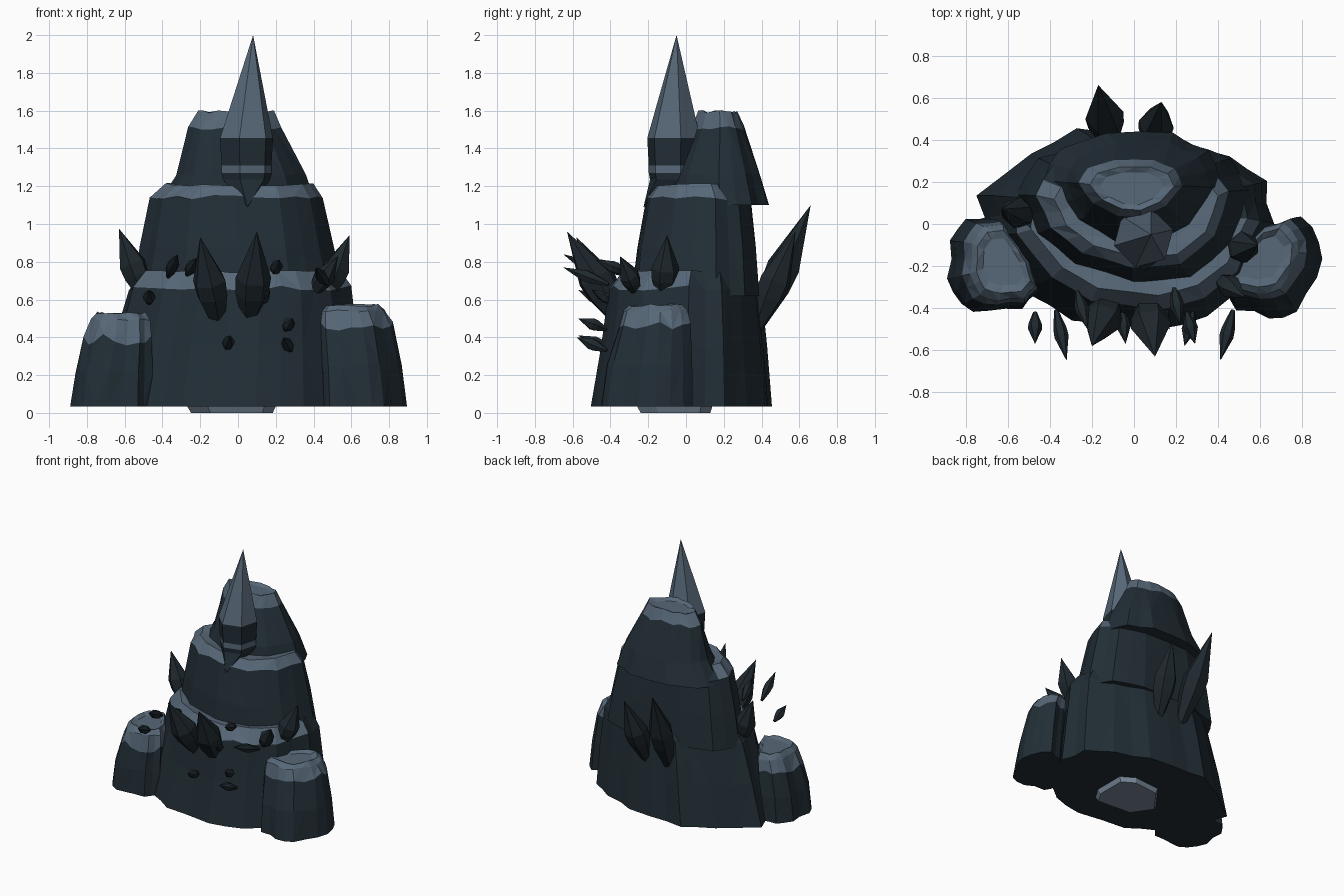
import bpy, bmesh, math, random
from mathutils import Vector

if "Cube" in bpy.data.objects:
    bpy.data.objects.remove(bpy.data.objects["Cube"])

random.seed(7)


def material(name, rgb):
    m = bpy.data.materials.new(name)
    m.diffuse_color = (*rgb, 1)
    m.use_nodes = True
    m.node_tree.nodes["Principled BSDF"].inputs["Base Color"].default_value = m.diffuse_color
    return m


ROCK = material("dark slate rock", (0.0155, 0.027, 0.036))
CAP = material("pale slate cap", (0.095, 0.137, 0.187))
SHARD = material("black crystal", (0.013, 0.021, 0.027))
PLATE = material("light grey plate", (0.19, 0.25, 0.32))


def finish(name, bm, mats):
    bmesh.ops.recalc_face_normals(bm, faces=bm.faces)
    me = bpy.data.meshes.new(name)
    bm.to_mesh(me)
    bm.free()
    for m in mats:
        me.materials.append(m)
    ob = bpy.data.objects.new(name, me)
    bpy.context.collection.objects.link(ob)
    return ob


def band(bm, a, b, mat):
    """Faceted strip between two rings, with random diagonals."""
    n = len(a)
    for i in range(n):
        j = (i + 1) % n
        if random.random() < 0.5:
            tris = ((a[i], a[j], b[j]), (a[i], b[j], b[i]))
        else:
            tris = ((a[i], a[j], b[i]), (a[j], b[j], b[i]))
        for t in tris:
            bm.faces.new(t).material_index = mat


def rock(name, outline, levels, cap_from, rough, cap_y=9, ragged=0.0):
    """Loft a plan outline (spanning -1..1) through levels (z, x0, x1, y0, y1)."""
    pts = []
    for i, p in enumerate(outline):
        q = outline[(i + 1) % len(outline)]
        k = 1 + random.uniform(-rough, rough)
        pts += [(p[0], p[1], 1), ((p[0] + q[0]) / 2, (p[1] + q[1]) / 2, k)]
    bm = bmesh.new()
    rings = []
    for li, (z, x0, x1, y0, y1) in enumerate(levels):
        ring = []
        fade = 1 - 0.7 * li / (len(levels) - 1)      # smoother towards the top
        for x, y, k in pts:
            k = 1 + ((k - 1) + random.uniform(-rough, 0) * 0.5) * fade
            dz = 0 if li == 0 else random.uniform(-1, 1) * (ragged if li == cap_from else 0.008)
            ring.append(bm.verts.new(((x0 + x1) / 2 + x * k * (x1 - x0) / 2,
                                      (y0 + y1) / 2 + y * k * (y1 - y0) / 2, z + dz)))
        rings.append(ring)
    bm.faces.new(rings[0])
    for i in range(len(rings) - 1):
        band(bm, rings[i], rings[i + 1], int(i >= cap_from))
    # slightly dished top
    z, x0, x1, y0, y1 = levels[-1]
    c = Vector(((x0 + x1) / 2, (y0 + y1) / 2, z - 0.02))
    inner = [bm.verts.new((*c.lerp(v.co, 0.75).xy, z - 0.015)) for v in rings[-1][::2]]
    n = len(inner)
    top = rings[-1]
    for i in range(n):
        j = (i + 1) % n
        for t in ((top[2 * i], top[2 * i + 1], inner[i]), (top[2 * i + 1], inner[j], inner[i]),
                  (top[2 * i + 1], top[2 * j], inner[j])):
            bm.faces.new(t).material_index = 1
    bm.faces.new(inner).material_index = 1
    # the sheltered back keeps the dark rock colour
    for f in bm.faces:
        if f.calc_center_median().y > cap_y:
            f.material_index = 0
    return finish(name, bm, (ROCK, CAP))


def shard(name, root, tip, r):
    """Six-sided crystal pointed at both ends, widest near the middle."""
    root, tip = Vector(root), Vector(tip)
    q = (tip - root).to_track_quat('Z', 'Y')
    bm = bmesh.new()
    rings = []
    for t, k in ((0.0, 0.3), (0.36, 0.93), (0.52, 1.0)):
        rings.append([bm.verts.new(root.lerp(tip, t) + q @ Vector(
            (r * k * math.cos(i * math.pi / 3), r * k * math.sin(i * math.pi / 3), 0)))
            for i in range(6)])
    bm.faces.new(rings[0])
    for a, b in zip(rings, rings[1:]):
        for i in range(6):
            bm.faces.new((a[i], a[(i + 1) % 6], b[(i + 1) % 6], b[i]))
    top = bm.verts.new(tip)
    for i in range(6):
        bm.faces.new((rings[-1][i], rings[-1][(i + 1) % 6], top))
    return finish(name, bm, (SHARD,))


# mountain tiers
foot = [(0.19, -1.0), (-0.36, -0.9), (-0.68, -0.62), (-0.96, -0.1), (-1.0, 0.33),
        (-0.64, 0.75), (-0.33, 1.0), (0.05, 0.96), (0.34, 0.92), (0.7, 0.72),
        (0.96, 0.48), (1.0, 0.05), (0.82, -0.55), (0.55, -0.86)]
rock("lower_tier", foot,
     [(0.035, -.75, .67, -.51, .46), (0.35, -.67, .64, -.45, .43),
      (0.66, -.58, .60, -.41, .40), (0.75, -.51, .54, -.34, .36)], 2, 0.03, 0.02, 0.015)
waist = [(-1, .26), (-.85, -.3), (-.52, -.74), (0, -1), (.5, -.93), (.85, -.44),
         (1, .33), (.82, .78), (.4, 1), (-.4, 1), (-.82, .78)]
rock("middle_tier", waist,
     [(0.62, -.56, .57, -.29, .39), (0.88, -.52, .51, -.26, .37),
      (1.14, -.47, .45, -.21, .34), (1.21, -.38, .40, -.16, .28)], 2, 0.03, 0.2, 0.015)
crown = [(-1, .2), (-.72, -.5), (-.25, -.93), (.2, -1), (.68, -.6), (1, .1),
         (.85, .7), (.45, 1), (-.3, 1), (-.82, .72)]
rock("upper_tier", crown,
     [(1.10, -.43, .42, -.13, .435), (1.26, -.33, .36, -.09, .39),
      (1.51, -.265, .23, .03, .305), (1.595, -.21, .19, .065, .27)], 2, 0.03, 9, 0.015)

# side stumps, each leaning outward at the back
left = [(1, -.6), (.65, -.95), (-.1, -1), (-.7, -.85), (-1, -.3), (-.95, .5),
        (-.6, .95), (0, 1), (.45, .5), (.8, 0)]
rock("left_stump", left,
     [(0.035, -.89, -.45, -.42, .04), (0.22, -.865, -.45, -.41, .03),
      (0.39, -.82, -.455, -.385, .015), (0.49, -.78, -.465, -.365, .0),
      (0.53, -.75, -.49, -.33, -.03)], 2, 0.08, ragged=0.035)
right = [(-1, -.4), (-.8, -.85), (-.1, -1), (.5, -.87), (.95, -.2), (1, .5),
         (.6, 1), (.1, .85), (-.4, .3)]
rock("right_stump", right,
     [(0.035, .44, .885, -.45, .04), (0.25, .43, .86, -.42, .035),
      (0.46, .42, .82, -.36, .025), (0.54, .425, .78, -.335, .01),
      (0.57, .45, .75, -.30, -.02)], 2, 0.08, ragged=0.025)

# summit spire: dark collar, pale stripe, pale cone
bm = bmesh.new()
rings = []
for z, r in ((1.235, .13), (1.27, .137), (1.31, .137), (1.455, .145)):
    rings.append([bm.verts.new((0.045 + r * math.cos(math.radians(60 * i + 15)),
                                -0.065 + r * math.sin(math.radians(60 * i + 15)), z))
                  for i in range(6)])
for k, (a, b) in enumerate(zip(rings, rings[1:])):
    for i in range(6):
        bm.faces.new((a[i], a[(i + 1) % 6], b[(i + 1) % 6], b[i])).material_index = int(k == 1)
for ring, p, m in ((rings[0], (.05, -.225, 1.09), 0), (rings[-1], (.08, -.05, 2.0), 1)):
    v = bm.verts.new(p)
    for i in range(6):
        bm.faces.new((ring[i], ring[(i + 1) % 6], v)).material_index = m
finish("summit_spire", bm, (ROCK, CAP))

# large crystals growing out of the slopes
for name, root, tip, r in (
        ("front_crystal_left", (-.10, -.33, .45), (-.20, -.58, .93), .092),
        ("front_crystal_right", (.06, -.33, .45), (.10, -.63, .96), .095),
        ("side_crystal_left", (-.48, .04, .58), (-.63, .07, .975), .075),
        ("side_crystal_right", (.45, -.12, .58), (.59, -.10, .94), .075),
        ("corner_crystal", (.39, -.25, .62), (.53, -.35, .83), .055),
        ("back_crystal_left", (-.11, .36, .42), (-.17, .66, 1.10), .092),
        ("back_crystal_right", (.08, .36, .42), (.13, .58, .96), .085)):
    shard(name, root, tip, r)

# small floating slivers in front
for i, (root, tip) in enumerate((
        ((.47, -.41, .68), (.41, -.65, .77)), ((-.37, -.41, .72), (-.32, -.65, .84)),
        ((-.27, -.32, .73), (-.22, -.50, .82)), ((-.47, -.42, .58), (-.47, -.57, .65)),
        ((.19, -.30, .74), (.22, -.48, .81)), ((-.06, -.40, .34), (-.04, -.57, .41)),
        ((.28, -.42, .33), (.24, -.58, .40)), ((.25, -.42, .44), (.29, -.57, .50)),
        ((.10, -.36, .58), (.17, -.50, .65)))):
    shard(f"sliver_{i + 1}", root, tip, .034)

# thin pale plate under the base, tapering downward
bm = bmesh.new()
plan = [(-.27, -.08), (-.16, -.24), (.14, -.26), (.20, -.16), (.20, .08), (.10, .14), (-.12, .12)]
face = bm.faces.new([bm.verts.new((x, y, 0.036)) for x, y in plan])
ext = bmesh.ops.extrude_face_region(bm, geom=[face])
for v in [g for g in ext["geom"] if isinstance(g, bmesh.types.BMVert)]:
    v.co = (v.co.x * 0.92, v.co.y * 0.92, 0.0)
finish("base_plate", bm, (PLATE,))
